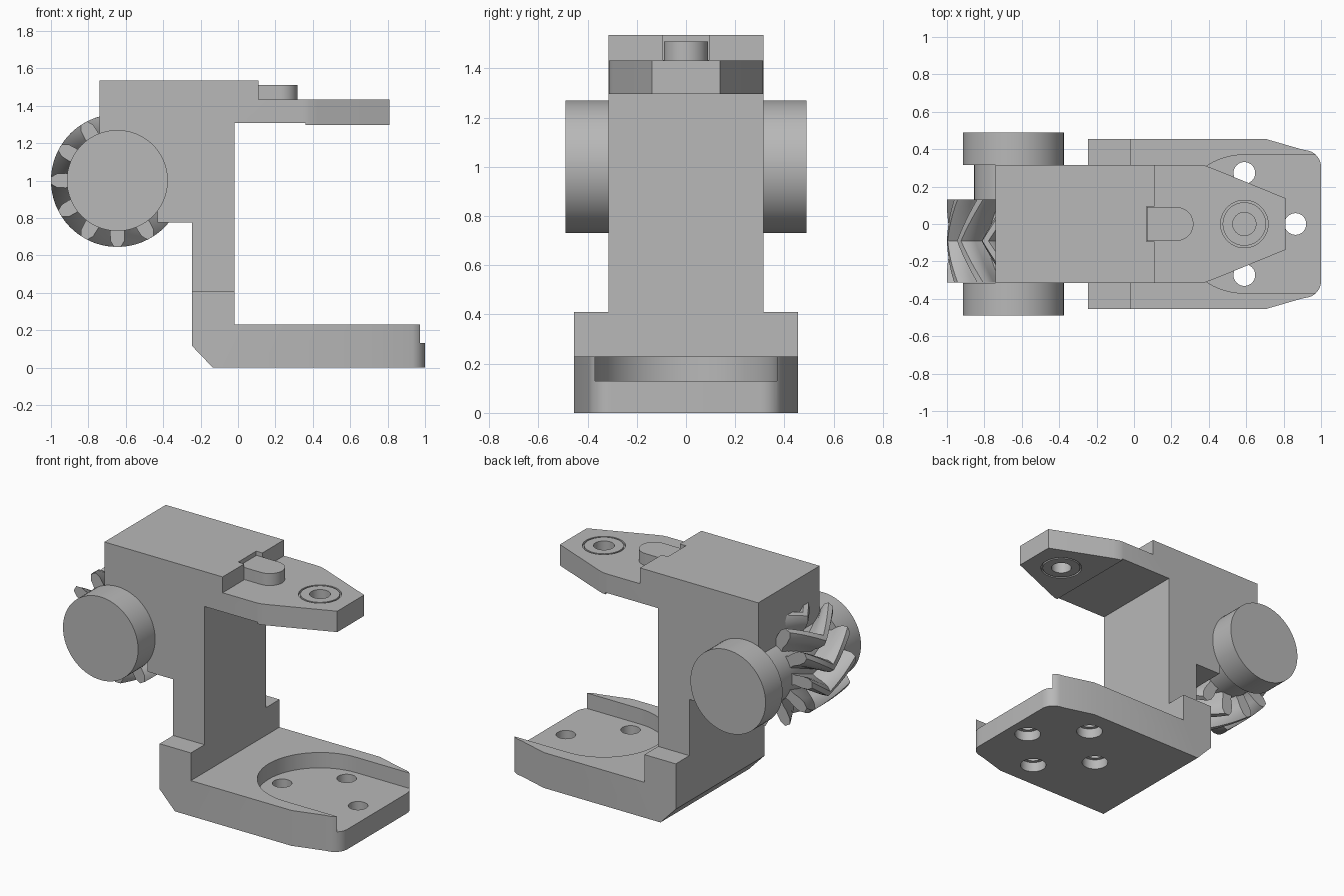
import bpy, bmesh, math
from math import cos, sin, pi, radians

if "Cube" in bpy.data.objects:
    bpy.data.objects.remove(bpy.data.objects["Cube"], do_unlink=True)

grey = bpy.data.materials.new("plain grey")
grey.use_nodes = True
GREY = (0.48, 0.48, 0.48, 1)
grey.diffuse_color = GREY
grey.node_tree.nodes["Principled BSDF"].inputs["Base Color"].default_value = GREY


def finish(name, bm):
    bmesh.ops.recalc_face_normals(bm, faces=bm.faces)
    mesh = bpy.data.meshes.new(name)
    bm.to_mesh(mesh)
    bm.free()
    mesh.materials.append(grey)
    obj = bpy.data.objects.new(name, mesh)
    bpy.context.collection.objects.link(obj)
    return obj


def loft(name, rings, closed=False):
    """Skin rings of points; cap the ends, or join last ring to first."""
    bm = bmesh.new()
    rows = [[bm.verts.new(p) for p in ring] for ring in rings]
    n = len(rows[0])
    pairs = list(zip(rows, rows[1:])) + ([(rows[-1], rows[0])] if closed else [])
    for a, b in pairs:
        for i in range(n):
            j = (i + 1) % n
            bm.faces.new((a[i], a[j], b[j], b[i]))
    if not closed:
        bm.faces.new(rows[0])
        bm.faces.new(rows[-1])
    return finish(name, bm)


def prism(name, pts, lo, hi, axis="z"):
    place = (lambda p, t: (p[0], p[1], t)) if axis == "z" else (lambda p, t: (p[0], t, p[1]))
    return loft(name, [[place(p, t) for p in pts] for t in (lo, hi)])


def arc(cx, cy, r, a0=0, a1=360, n=48):
    full = a1 - a0 == 360
    steps = n if full else n + 1
    return [(cx + r * cos(radians(a0 + (a1 - a0) * i / n)),
             cy + r * sin(radians(a0 + (a1 - a0) * i / n))) for i in range(steps)]


def rect(x0, x1, y):
    return [(x0, -y), (x1, -y), (x1, y), (x0, y)]


def cut(obj, *cutters):
    for c in cutters:
        c.hide_render = True
        mod = obj.modifiers.new("cut", "BOOLEAN")
        mod.operation, mod.solver, mod.object = "DIFFERENCE", "EXACT", c
        bpy.context.view_layer.objects.active = obj
        bpy.ops.object.modifier_apply(modifier=mod.name)
        bpy.data.objects.remove(c, do_unlink=True)


def corner_cutters(pts, lo, hi):
    return [prism("corner_cutter", [(x, s * y) for x, y in pts], lo, hi) for s in (1, -1)]


# Base foot with heel step, chamfered heel and tapered rounded toe
base = prism("base", [(-.245, .41), (-.245, .115), (-.135, 0), (1, 0), (1, .23), (-.02, .23), (-.02, .41)],
             -.455, .455, "y")
toe = [(.7, .456), (.9, .398)] + arc(.91, .305, .09, 75, 0, 8) + [(1.1, .305), (1.1, .6), (.7, .6)]
cut(base, *corner_cutters(toe, -.1, .3))

# Open round pocket and four counterbored holes
PIVOT = .59
pocket = arc(PIVOT, 0, .37, 90, 270, 32) + [(1.1, -.37), (1.1, .37)]
cut(base, prism("pocket_cutter", pocket, .13, .3))
for k in range(4):
    x, y = PIVOT + .273 * cos(k * pi / 2), .273 * sin(k * pi / 2)
    cut(base, prism("hole_cutter", arc(x, y, .058, n=32), -.1, .2),
        prism("counterbore_cutter", arc(x, y, .08, n=32), -.1, .065))

# Neck, head and upper arm in one profile
body = prism("neck_and_head", [
    (-.74, 1.535), (.11, 1.535), (.11, 1.432), (.81, 1.432), (.81, 1.296), (.36, 1.296), (.36, 1.308),
    (-.02, 1.308), (-.02, .41), (-.245, .41), (-.245, .775), (-.43, .775), (-.43, 1), (-.74, 1)],
    -.315, .315, "y")
taper = [(.34, .316), (.38, .312), (.42, .298), (.81, .138), (.9, .1), (.9, .5), (.34, .5)]
cut(body, *corner_cutters(taper, 1.2, 1.431 + .003))
cut(body, prism("slot_cutter", rect(.066, .15, .093), 1.434, 1.6),
    prism("bushing_cutter", arc(PIVOT, 0, .127), 1.2, 1.5))

# Latch tab with rounded nose
prism("latch_tab", [(.07, -.09)] + arc(.228, 0, .09, -90, 90, 20) + [(.07, .09)], 1.43, 1.51)

# Bushing ring with a fine groove around it on both faces
section = [(.062, 1.296), (.116, 1.296), (.116, 1.31), (.128, 1.31),
           (.128, 1.418), (.116, 1.418), (.116, 1.432), (.062, 1.432)]
loft("arm_bushing", [[(PIVOT + r * cos(a), r * sin(a), z) for r, z in section]
                     for a in (2 * pi * i / 48 for i in range(48))], closed=True)

# Side discs and the hub between them
AX, AZ = -.645, 1.0
for name, lo, hi in (("right_disc", -.49, -.315), ("left_disc", .315, .49)):
    prism(name, arc(AX, AZ, .27, n=64), lo, hi, "y")
prism("hub", arc(AX, AZ, .21), -.3, .315, "y")

# Herringbone gear: twelve teeth twisted out and back
TEETH, TWIST, SLICES = 12, 25, 12
tooth = [(-11, .2), (-8, .235), (-8, .28), (-6.5, .325), (-3, .355)]
tooth += [(-a, r) for a, r in reversed(tooth)]
Y0, Y1 = -.313, .132


def gear_ring(t):
    twist = TWIST * (1 - abs(2 * t - 1))
    angles = [(radians(k * 360 / TEETH + a + twist), r) for k in range(TEETH) for a, r in tooth]
    return [(AX + r * cos(a), Y0 + (Y1 - Y0) * t, AZ + r * sin(a)) for a, r in angles]


loft("herringbone_gear", [gear_ring(i / SLICES) for i in range(SLICES + 1)])

# Smooth round walls, keep edges crisp
bpy.ops.object.select_all(action="DESELECT")
for obj in bpy.context.collection.objects:
    if obj.type == "MESH" and grey.name in obj.data.materials:
        obj.select_set(True)
        bpy.context.view_layer.objects.active = obj
bpy.ops.object.shade_smooth_by_angle(angle=radians(25))
